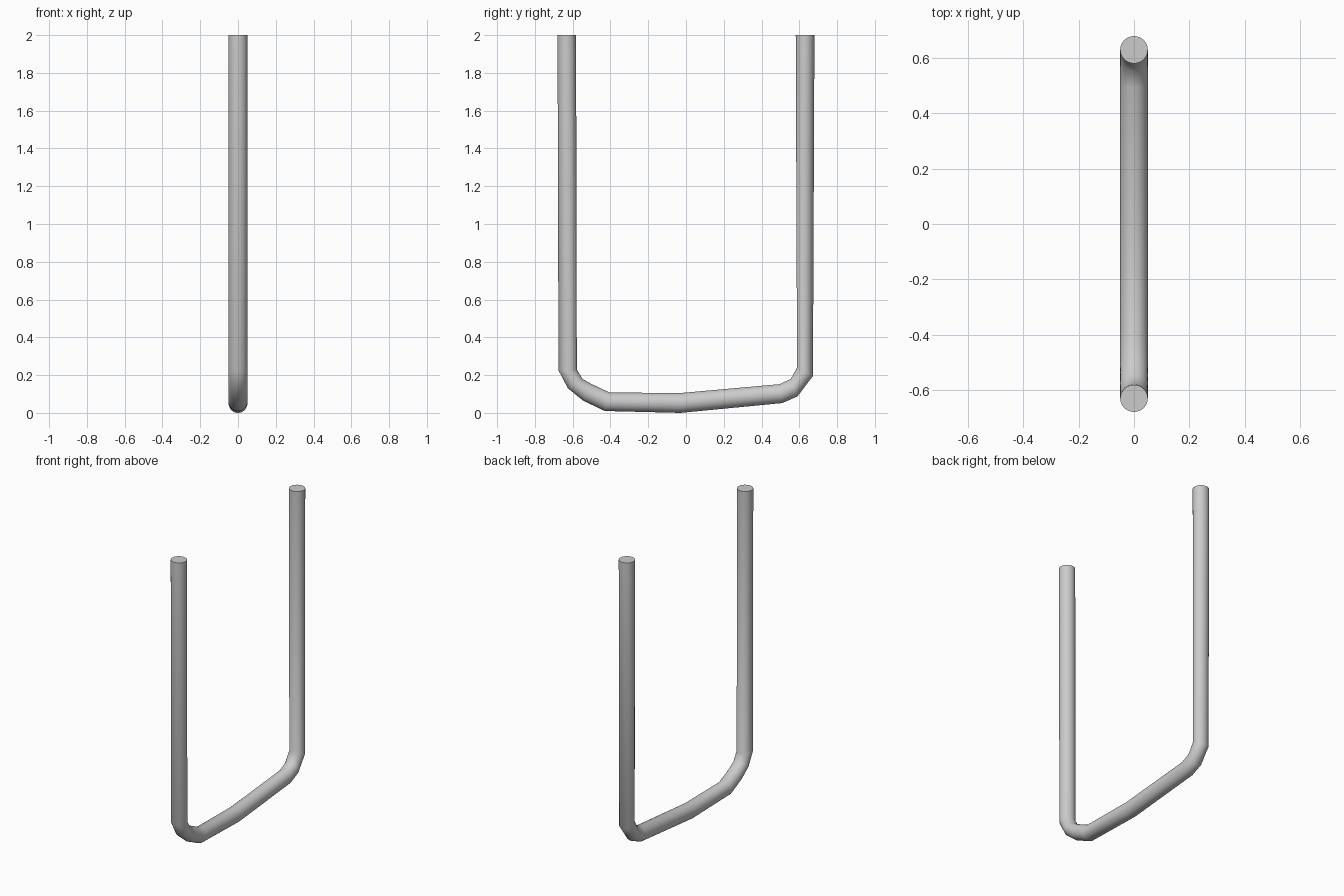
import bpy
import bmesh
import math
from mathutils import Vector

SIDES = 32
RADIUS = 0.05

cube = bpy.data.objects.get("Cube")
if cube:
    bpy.data.objects.remove(cube)

# Plain grey metal
grey = bpy.data.materials.new("grey metal")
grey.use_nodes = True
colour = (0.6, 0.6, 0.6, 1)
grey.diffuse_color = colour
grey.node_tree.nodes["Principled BSDF"].inputs["Base Color"].default_value = colour

# Bend stations in the y-z plane: outer point, inner point
STATIONS = [
    ((-0.68, 2.0), (-0.582, 2.0)),
    ((-0.675, 0.225), (-0.578, 0.23)),
    ((-0.625, 0.13), (-0.548, 0.18)),
    ((-0.545, 0.065), (-0.5, 0.153)),
    ((-0.43, 0.01), (-0.405, 0.108)),
    ((-0.03, 0.0), (-0.03, 0.105)),
    ((0.51, 0.052), (0.495, 0.152)),
    ((0.59, 0.087), (0.555, 0.18)),
    ((0.672, 0.195), (0.588, 0.24)),
    ((0.68, 2.0), (0.581, 2.0)),
]

# Bent rod: elliptical rings bridged along the bend stations
bm = bmesh.new()
rings = []
for outer, inner in STATIONS:
    a, b = Vector((0, *outer)), Vector((0, *inner))
    centre, half = (a + b) / 2, (a - b) / 2
    ring = []
    for i in range(SIDES):
        t = math.tau * i / SIDES
        ring.append(bm.verts.new(centre + half * math.cos(t)
                                 + Vector((RADIUS * math.sin(t), 0, 0))))
    rings.append(ring)
for r, s in zip(rings, rings[1:]):
    for i in range(SIDES):
        j = (i + 1) % SIDES
        bm.faces.new((r[i], r[j], s[j], s[i]))

# Flat end caps
bm.faces.new(rings[0])
bm.faces.new(rings[-1])
bmesh.ops.recalc_face_normals(bm, faces=bm.faces)

mesh = bpy.data.meshes.new("bent_rod")
bm.to_mesh(mesh)
bm.free()
mesh.materials.append(grey)
rod = bpy.data.objects.new("bent_rod", mesh)
bpy.context.collection.objects.link(rod)

# Smooth tube, sharp cap rims
bpy.ops.object.select_all(action="DESELECT")
rod.select_set(True)
bpy.context.view_layer.objects.active = rod
bpy.ops.object.shade_smooth_by_angle(angle=math.radians(40))
